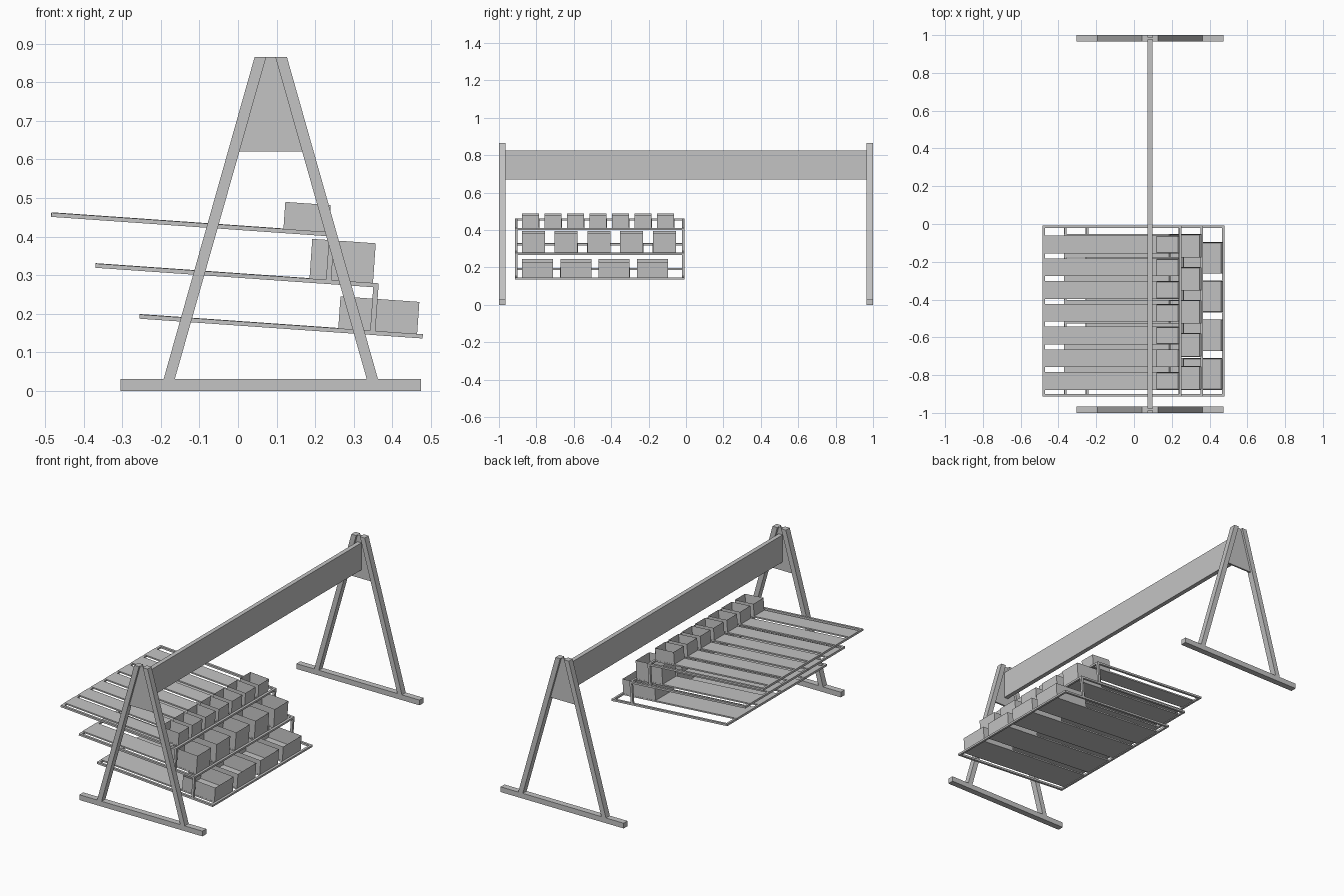
import bpy
import bmesh
from math import radians
from mathutils import Matrix, Vector

if "Cube" in bpy.data.objects:
    bpy.data.objects.remove(bpy.data.objects["Cube"])

grey = bpy.data.materials.new("light_grey")
grey.use_nodes = True
grey.diffuse_color = (0.55, 0.55, 0.55, 1)
grey.node_tree.nodes["Principled BSDF"].inputs["Base Color"].default_value = (0.55, 0.55, 0.55, 1)


def finish(name, bm, matrix=Matrix()):
    bmesh.ops.recalc_face_normals(bm, faces=bm.faces)
    mesh = bpy.data.meshes.new(name)
    bm.to_mesh(mesh)
    bm.free()
    mesh.materials.append(grey)
    obj = bpy.data.objects.new(name, mesh)
    obj.matrix_world = matrix
    bpy.context.collection.objects.link(obj)
    return obj


def add_box(bm, low, high):
    low, high = Vector(low), Vector(high)
    place = Matrix.Translation((low + high) / 2) @ Matrix.Diagonal((high - low).to_4d())
    return bmesh.ops.create_cube(bm, size=1, matrix=place)["verts"]


def box(name, low, high):
    bm = bmesh.new()
    add_box(bm, low, high)
    return finish(name, bm)


def plate(name, outline, y0, y1):
    """Extrude an x-z outline along y."""
    bm = bmesh.new()
    face = bm.faces.new([bm.verts.new((x, y0, z)) for x, z in outline])
    moved = bmesh.ops.extrude_face_region(bm, geom=[face])["geom"]
    verts = [v for v in moved if isinstance(v, bmesh.types.BMVert)]
    bmesh.ops.translate(bm, verts=verts, vec=(0, y1 - y0, 0))
    return finish(name, bm)


# A-shaped end stands
MID, TOP, FOOT, GUSSET = 0.085, 0.865, 0.03, 0.62
for end, s in (("front", -1), ("back", 1)):
    y0, y1 = sorted((s * 0.965, s * 1.0))
    box(end + "_foot", (-0.305, y0, 0), (0.475, y1, FOOT))
    for side, d in (("right", -1), ("left", 1)):
        plate(f"{end}_{side}_leg",
              [(MID + d * a, z) for a, z in
               ((0.278, FOOT), (0.042, TOP), (0.012, TOP), (0.249, FOOT))], y0, y1)
    g0, g1 = sorted((s * 0.978, s * 0.988))
    plate(end + "_gusset", [(MID - 0.082, GUSSET), (MID + 0.082, GUSSET),
                            (MID + 0.012, TOP), (MID - 0.012, TOP)], g0, g1)

# Ridge beam
box("ridge_beam", (MID - 0.0125, -0.98, 0.67), (MID + 0.0125, 0.98, 0.825))

# Tilted shelves
LENGTH, THICK, RAIL = 0.736, 0.011, 0.013
Y0, Y1 = -0.913, -0.009
BIN_END, BIN_Y, WALL = 0.721, -0.877, 0.005


def shelf_frame(name, place):
    bm = bmesh.new()
    for y in (Y0, Y1 - RAIL):
        add_box(bm, (0, y, 0), (LENGTH, y + RAIL, THICK))
    for x in (0, LENGTH - RAIL):
        add_box(bm, (x, Y0 + RAIL, 0), (x + RAIL, Y1 - RAIL, THICK))
    finish(name, bm, place)


def open_bin(name, low, high, place):
    """Box with a recessed, open top."""
    bm = bmesh.new()
    add_box(bm, low, high)
    top = max(bm.faces, key=lambda f: f.calc_center_median().z)
    bmesh.ops.inset_region(bm, faces=[top], thickness=WALL)
    bmesh.ops.translate(bm, verts=top.verts, vec=(0, 0, WALL - (high[2] - low[2])))
    finish(name, bm, place)


# name, bin count, pitch, bin width, bin depth, bin height
shelves = (("top", 7, 0.1203, 0.092, 0.118, 0.070),
           ("middle", 5, 0.175, 0.123, 0.165, 0.103),
           ("bottom", 4, 0.205, 0.166, 0.205, 0.083))
for level, (name, count, pitch, width, depth, height) in enumerate(shelves):
    place = (Matrix.Translation((-0.4845 + 0.1145 * level, 0, 0.451 - 0.132 * level))
             @ Matrix.Rotation(radians(4), 4, "Y"))
    shelf_frame(name + "_shelf_frame", place)

    # Long slats, each carrying one open bin
    slats = bmesh.new()
    for i in range(count):
        y = BIN_Y + i * pitch
        add_box(slats, (-0.0005, y - 0.001, 0.004), (BIN_END, y + width + 0.001, THICK + 0.001))
        open_bin(f"{name}_bin_{i + 1}", (BIN_END - depth, y, THICK),
                 (BIN_END, y + width, THICK + height), place)
    finish(name + "_shelf_slats", slats, place)

    # Posts holding up the shelf above
    if level:
        for side, y in (("front", Y0), ("back", Y1 - RAIL)):
            bm = bmesh.new()
            add_box(bm, (0.599, y, THICK), (0.6125, y + RAIL, 0.1237))
            finish(f"{name}_{side}_post", bm, place)
